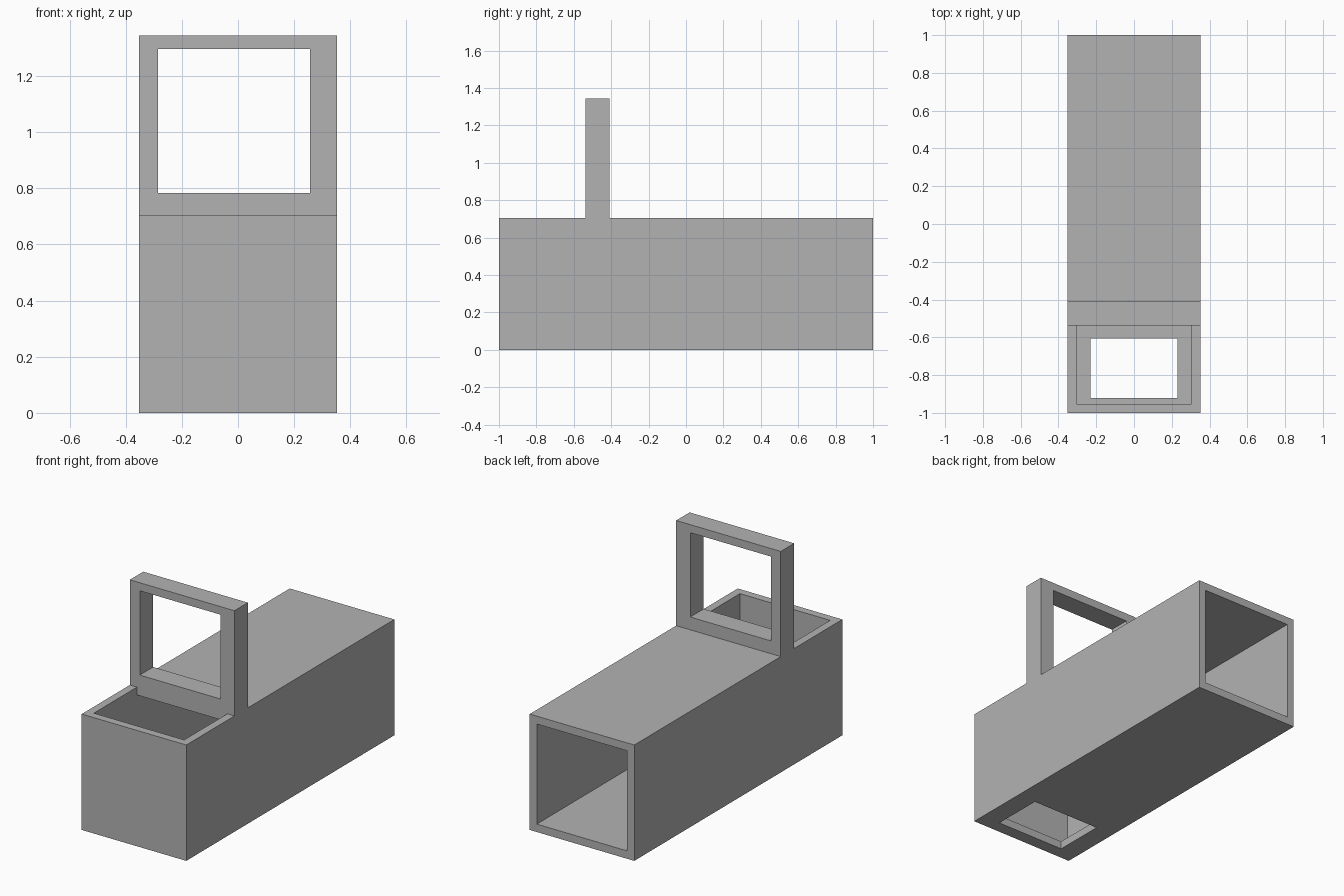
import bpy
import bmesh
from mathutils import Matrix, Vector

cube = bpy.data.objects.get("Cube")
if cube:
    bpy.data.objects.remove(cube, do_unlink=True)

grey = bpy.data.materials.new("plain grey")
grey.use_nodes = True
grey.diffuse_color = (0.45, 0.45, 0.45, 1)
grey.node_tree.nodes["Principled BSDF"].inputs["Base Color"].default_value = grey.diffuse_color


def box(name, low, high):
    """Box between two opposite corners."""
    low, high = Vector(low), Vector(high)
    bm = bmesh.new()
    bmesh.ops.create_cube(bm, size=1, matrix=Matrix.Translation((low + high) / 2)
                          @ Matrix.Diagonal((high - low).to_4d()))
    mesh = bpy.data.meshes.new(name)
    bm.to_mesh(mesh)
    bm.free()
    mesh.materials.append(grey)
    obj = bpy.data.objects.new(name, mesh)
    bpy.context.collection.objects.link(obj)
    return obj


def cut(target, low, high):
    """Cut a box-shaped opening and remove the cutter."""
    cutter = box("cutter", low, high)
    cutter.hide_render = True
    mod = target.modifiers.new("opening", "BOOLEAN")
    mod.operation, mod.solver, mod.object = "DIFFERENCE", "EXACT", cutter
    bpy.context.view_layer.objects.active = target
    bpy.ops.object.modifier_apply(modifier=mod.name)
    bpy.data.objects.remove(cutter, do_unlink=True)


HALF, TOP, WALL = 0.352, 0.705, 0.048
INNER = HALF - WALL
FRAME_FRONT, FRAME_BACK = -0.537, -0.408

# Long square tube, closed at the front and open at the back
body = box("tube_body", (-HALF, -1, 0), (HALF, 1, TOP))
cut(body, (-INNER, WALL - 1, WALL), (INNER, 1.2, TOP - WALL))

# Wide opening in the roof, smaller one in the floor
cut(body, (-INNER, WALL - 1, TOP / 2), (INNER, FRAME_FRONT, TOP + 0.1))
cut(body, (-0.23, -0.922, -0.1), (0.23, -0.607, TOP / 2))

# Upright frame with a slightly off-centre window
frame = box("upright_frame", (-HALF, FRAME_FRONT, TOP), (HALF, FRAME_BACK, 1.345))
cut(frame, (-0.285, -0.7, 0.783), (0.257, -0.2, 1.296))
